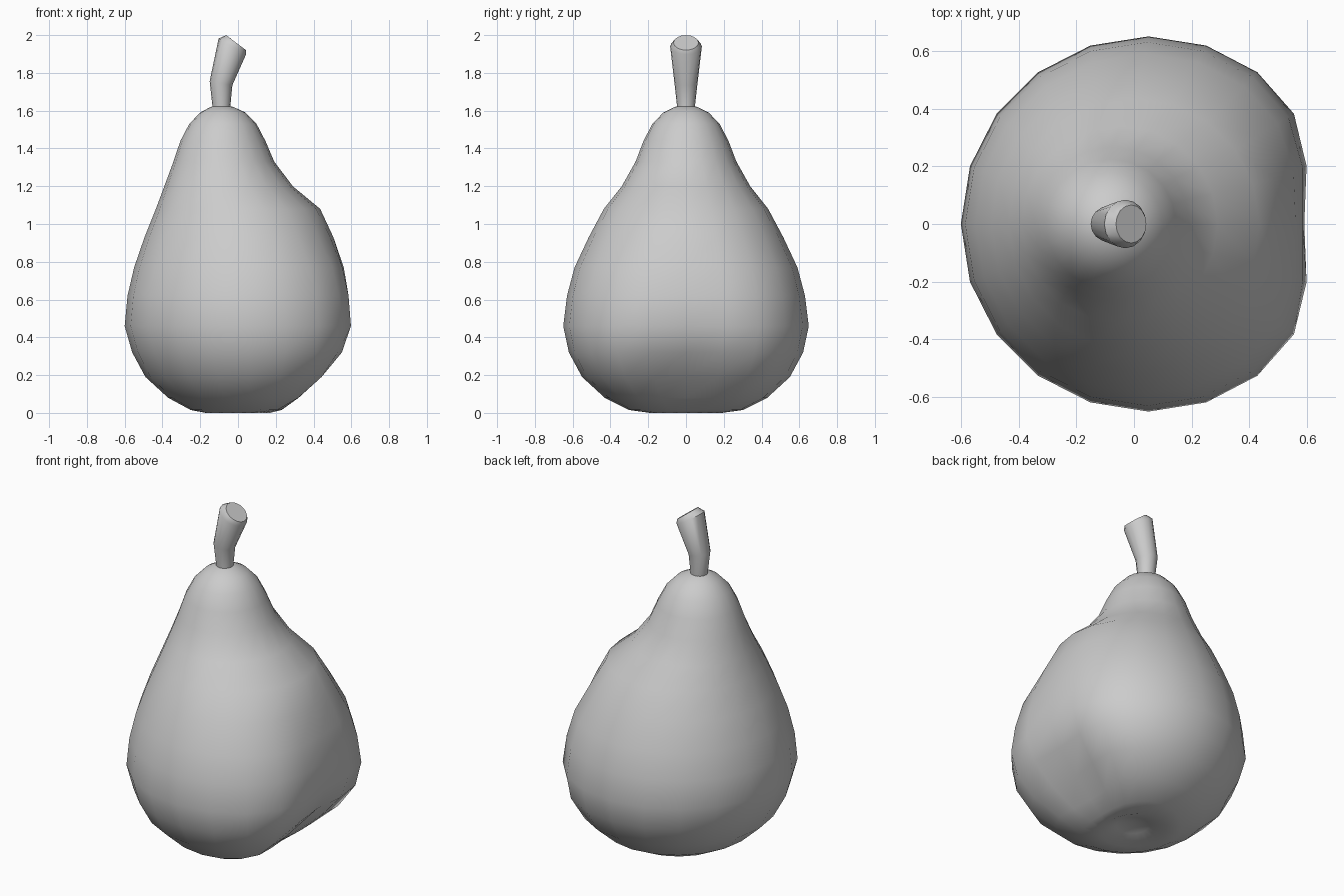
import bpy, bmesh
from math import sin, cos, tau, radians, exp

if "Cube" in bpy.data.objects:
    bpy.data.objects.remove(bpy.data.objects["Cube"])


def skin(name, rings, sides, start_tip=None, end_tip=None, angle=40):
    """Bridge a stack of rings (centre x, z, radius, dent depth, tilt in degrees)."""
    bm = bmesh.new()
    loops = []
    for cx, z, r, dent, tilt in rings:
        t = radians(tilt)
        loop = []
        for i in range(sides):
            a = tau * i / sides
            u, y = r * cos(a), r * sin(a)
            # the dent is a soft vertical valley on the +x side
            if u > 0.001:
                u -= dent * exp(-(y / 0.3) ** 2) * min(1, 1.6 * cos(a))
            loop.append(bm.verts.new((cx + u * cos(t), y, z - u * sin(t))))
        loops.append(loop)
    for lo, hi in zip(loops, loops[1:]):
        for i in range(sides):
            j = (i + 1) % sides
            bm.faces.new((lo[i], lo[j], hi[j], hi[i]))
    for loop, tip in ((loops[0], start_tip), (loops[-1], end_tip)):
        if tip is None:
            bm.faces.new(loop)
        else:
            v = bm.verts.new((tip[0], 0, tip[1]))
            for i in range(sides):
                bm.faces.new((loop[i], loop[(i + 1) % sides], v))
    bmesh.ops.recalc_face_normals(bm, faces=bm.faces)
    mesh = bpy.data.meshes.new(name)
    bm.to_mesh(mesh)
    bm.free()
    ob = bpy.data.objects.new(name, mesh)
    bpy.context.collection.objects.link(ob)
    bpy.ops.object.select_all(action='DESELECT')
    ob.select_set(True)
    bpy.context.view_layer.objects.active = ob
    bpy.ops.object.shade_smooth_by_angle(angle=radians(angle))
    return ob


# fruit body: dimpled base, wide belly, neck leaning to -x
skin("pear_body", [
    (0.01, 0.03, 0.09, 0.00, 0),
    (0.02, 0.00, 0.19, 0.04, 0),
    (0.05, 0.015, 0.30, 0.12, 0),
    (0.06, 0.08, 0.43, 0.18, 0),
    (0.06, 0.19, 0.55, 0.20, 0),
    (0.06, 0.32, 0.62, 0.15, 0),
    (0.05, 0.46, 0.65, 0.11, 0),
    (0.045, 0.62, 0.63, 0.09, 0),
    (0.04, 0.77, 0.59, 0.07, 0),
    (0.02, 0.93, 0.515, 0.03, 0),
    (0.00, 1.08, 0.435, 0.00, 0),
    (-0.05, 1.20, 0.34, 0.00, 0),
    (-0.075, 1.33, 0.267, 0.00, 0),
    (-0.08, 1.44, 0.225, 0.00, 0),
    (-0.08, 1.53, 0.178, 0.00, 0),
    (-0.08, 1.59, 0.12, 0.00, 0),
    (-0.085, 1.62, 0.06, 0.00, 0),
], 20, (0.01, 0.05), (-0.085, 1.63), angle=80)

# bent stem, flaring to a slanted, softly rimmed end
skin("stem", [
    (-0.087, 1.57, 0.045, 0, 0),
    (-0.088, 1.63, 0.048, 0, 0),
    (-0.09, 1.745, 0.061, 0, 10),
    (-0.03, 1.94, 0.084, 0, 30),
    (-0.01, 1.96, 0.066, 0, 37),
], 16, angle=50)
